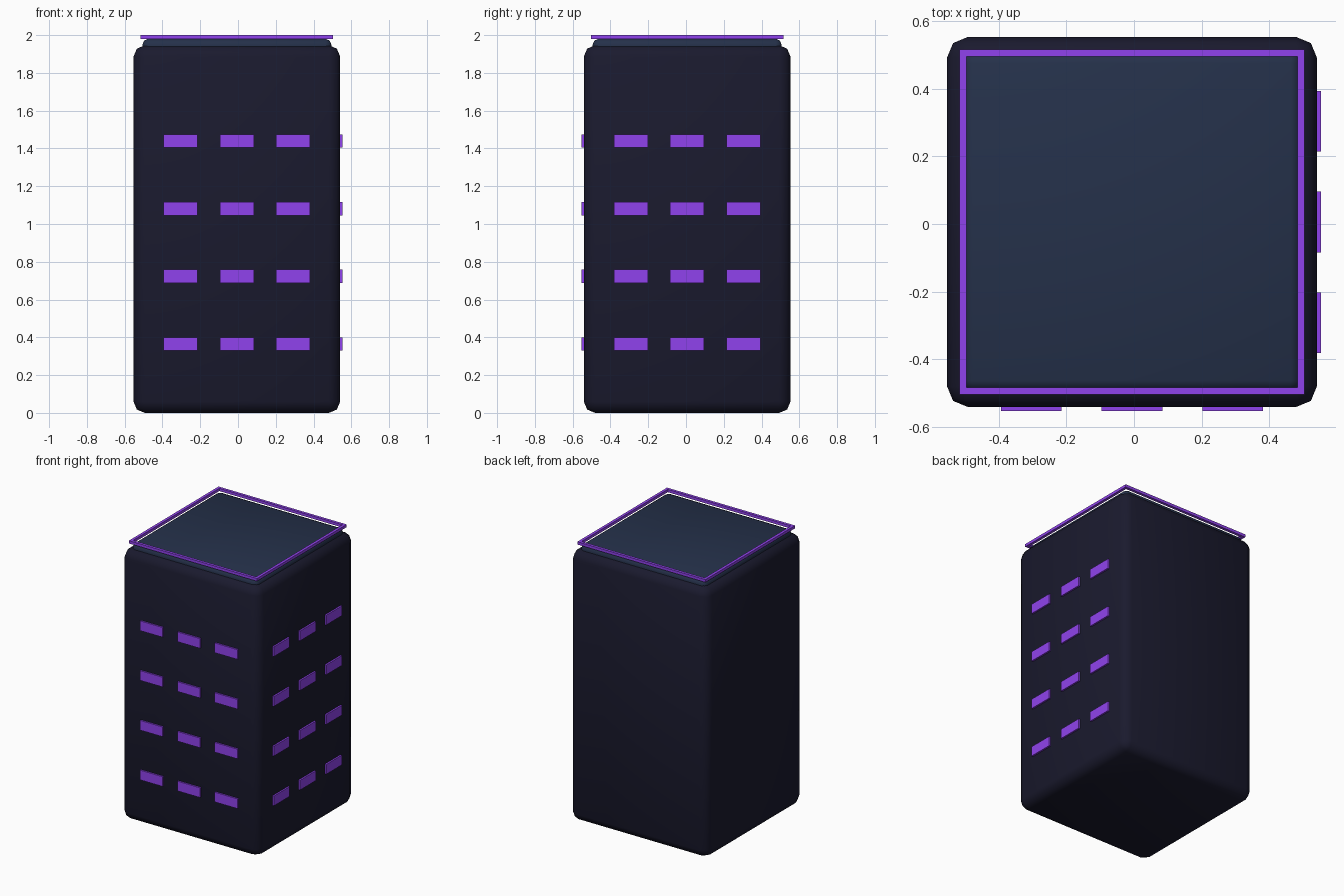
import bpy
import math

if "Cube" in bpy.data.objects:
    bpy.data.objects.remove(bpy.data.objects["Cube"])

CX, CY = -0.006, 0.006      # tower axis, offset by the windows on two sides
HALF = 0.547                # half width of the body


def material(name, color):
    m = bpy.data.materials.new(name)
    m.diffuse_color = (*color, 1)
    m.use_nodes = True
    m.node_tree.nodes["Principled BSDF"].inputs["Base Color"].default_value = m.diffuse_color
    return m


DARK = material("dark_wall", (0.0103, 0.0103, 0.0273))
SLATE = material("slate_roof", (0.018, 0.030, 0.068))
PURPLE = material("purple_glow", (0.28, 0.055, 0.85))


def box(name, center, size, mat, bevel=0, segments=2):
    bpy.ops.mesh.primitive_cube_add(size=1, location=center)
    ob = bpy.context.object
    ob.name = name
    ob.scale = size
    bpy.ops.object.transform_apply(location=False, rotation=False, scale=True)
    ob.data.materials.append(mat)
    if bevel:
        mod = ob.modifiers.new("Bevel", 'BEVEL')
        mod.width = bevel
        mod.segments = segments
        bpy.ops.object.modifier_apply(modifier=mod.name)
        bpy.ops.object.shade_smooth_by_angle(angle=math.radians(50))
    return ob


# Tower body with rounded edges
box("tower_body", (CX, CY, 0.973), (2 * HALF, 2 * HALF, 1.946), DARK, 0.06)

# Roof slab, partly sunk into the body
box("roof_slab", (CX, CY, 1.94), (1.0, 1.0, 0.08), SLATE, 0.03)

# Glowing rim around the roof
for side, s in (("low", -1), ("high", 1)):
    box(f"rim_x_{side}", (CX, CY + s * 0.5, 1.99), (1.02, 0.02, 0.02), PURPLE)
    box(f"rim_y_{side}", (CX + s * 0.5, CY, 1.99), (0.02, 1.02, 0.02), PURPLE)

# Window strips on the front and right faces
for row in range(4):
    z = 0.365 + row * 0.358
    for col in range(3):
        u = (col - 1) * 0.298
        box(f"front_window_{row}_{col}", (CX + u, CY - HALF, z), (0.18, 0.024, 0.07), PURPLE)
        box(f"right_window_{row}_{col}", (CX + HALF, CY + u, z), (0.024, 0.18, 0.07), PURPLE)
